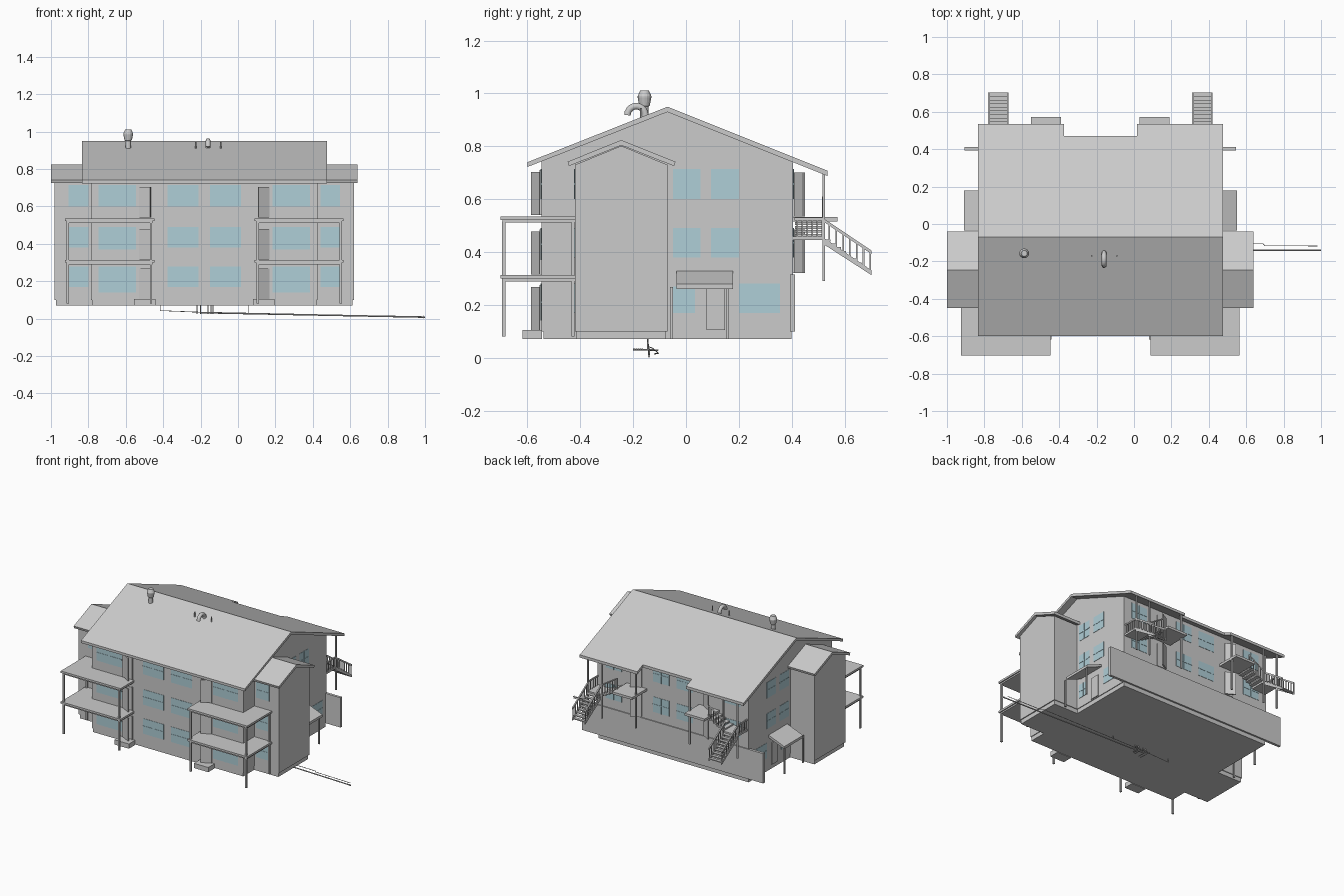
import bpy, bmesh, math
from mathutils import Vector

if "Cube" in bpy.data.objects:
    bpy.data.objects.remove(bpy.data.objects["Cube"])

CX = -0.18  # the building is mirrored about this x; "d" is the distance from it
GLASS = bpy.data.materials.new("glass_blue")
GLASS.diffuse_color = (0.43, 0.62, 0.68, 1)
GLASS.use_nodes = True
GLASS.node_tree.nodes["Principled BSDF"].inputs["Base Color"].default_value = GLASS.diffuse_color


def finish(name, bm, mat=None):
    bmesh.ops.recalc_face_normals(bm, faces=bm.faces)
    me = bpy.data.meshes.new(name)
    bm.to_mesh(me)
    bm.free()
    ob = bpy.data.objects.new(name, me)
    bpy.context.collection.objects.link(ob)
    if mat:
        me.materials.append(mat)
    return ob


def prism(name, pts, a, b, axis='x', mat=None):
    """Profile in yz pushed along x, or in xz pushed along y."""
    bm = bmesh.new()
    f = bm.faces.new([bm.verts.new((a, u, v) if axis == 'x' else (u, a, v)) for u, v in pts])
    ext = bmesh.ops.extrude_face_region(bm, geom=[f])['geom']
    move = (b - a, 0, 0) if axis == 'x' else (0, b - a, 0)
    bmesh.ops.translate(bm, vec=move, verts=[g for g in ext if isinstance(g, bmesh.types.BMVert)])
    return finish(name, bm, mat)


def box(name, x0, x1, y0, y1, z0, z1, mat=None):
    return prism(name, [(y0, z0), (y1, z0), (y1, z1), (y0, z1)], x0, x1, 'x', mat)


def sbox(name, s, d0, d1, *rest):
    return box(name, CX + s * d0, CX + s * d1, *rest)


def tube(name, pts, r, res=2):
    cu = bpy.data.curves.new(name, 'CURVE')
    cu.dimensions = '3D'
    cu.bevel_depth, cu.bevel_resolution, cu.use_fill_caps = r, res, True
    sp = cu.splines.new('POLY')
    sp.points.add(len(pts) - 1)
    for p, co in zip(sp.points, pts):
        p.co = (*co, 1)
    ob = bpy.data.objects.new(name, cu)
    bpy.context.collection.objects.link(ob)
    return ob


def window(x0, x1, y0, y1, z0, z1):
    """Glass pane lying flat in x or y, with thin raised centre bars."""
    box("window_pane", x0, x1, y0, y1, z0, z1, GLASS)
    mx, my, mz, t, e = (x0 + x1) / 2, (y0 + y1) / 2, (z0 + z1) / 2, 0.003, 0.002
    if abs(x1 - x0) > abs(y1 - y0):
        box("window_bar", mx - t, mx + t, y0 - e, y1 + e, z0, z1, GLASS)
        box("window_rail", x0, x1, y0 - e, y1 + e, mz - t, mz + t, GLASS)
    else:
        lo, hi = min(x0, x1) - e, max(x0, x1) + e
        box("window_bar", lo, hi, my - t, my + t, z0, z1, GLASS)
        box("window_rail", lo, hi, y0, y1, mz - t, mz + t, GLASS)


def open_door(hinge, ang, w, z0, z1):
    ob = box("open_door", 0, w, -0.004, 0.004, 0, z1 - z0)
    ob.location = (*hinge, z0)
    ob.rotation_euler.z = ang


# main block and its foundation
prism("main_walls", [(-0.547, 0.1), (0.405, 0.1), (0.405, 0.745), (-0.07, 0.934), (-0.547, 0.745)],
      CX - 0.605, CX + 0.605)
box("foundation", CX - 0.6, CX + 0.6, -0.54, 0.4, 0.07, 0.1)
box("rear_retaining_wall", CX - 0.725, CX + 0.725, 0.393, 0.412, 0.1, 0.315)

# main roof with the rear eave cut back in the middle
roof = prism("main_roof", [(-0.6, 0.74), (-0.07, 0.95), (0.535, 0.708), (0.535, 0.688),
                           (-0.07, 0.93), (-0.6, 0.722)], CX - 0.655, CX + 0.655)
cut = box("eave_cutter", CX - 0.195, CX + 0.195, 0.47, 0.7, 0.5, 1.0)
cut.hide_render = True
cut.hide_viewport = True
mod = roof.modifiers.new("rear_notch", 'BOOLEAN')
mod.operation, mod.object, mod.solver = 'DIFFERENCE', cut, 'EXACT'

ROWS = [(0.60, 0.715), (0.38, 0.49), (0.17, 0.28)]
FLOORS = [0.54, 0.315, 0.105]
for s in (-1, 1):
    X = lambda d: CX + s * d
    # end wings with small gabled roofs
    prism("wing_walls", [(-0.42, 0.1), (-0.07, 0.1), (-0.07, 0.73), (-0.245, 0.802), (-0.42, 0.73)],
          X(0.6), X(0.8))
    sbox("wing_foundation", s, 0.59, 0.793, -0.415, -0.075, 0.07, 0.1)
    prism("wing_roof", [(-0.448, 0.742), (-0.245, 0.824), (-0.04, 0.742), (-0.045, 0.725),
                        (-0.245, 0.804), (-0.443, 0.725)], X(0.6), X(0.82))

    # windows on the front, sides and rear
    for i, (z0, z1) in enumerate(ROWS):
        window(X(0.03), X(0.197), -0.549, -0.545, z0, z1)
        window(X(0.365), X(0.565), -0.549, -0.545, z0 - (0, 0.01, 0.03)[i], z1)
        window(X(0.62), X(0.725), -0.422, -0.418, z0, z1)
        window(X(0.603), X(0.607), -0.05, 0.055 - 0.02 * (i == 2), z0, z1 - 0.01 * (i == 2))
        y0, y1 = (0.2, 0.355) if i == 2 else (0.095, 0.2)
        window(X(0.603), X(0.607), y0, y1, z0, z1)
        if i < 2:
            window(X(0.03), X(0.16), 0.403, 0.407, z0, z1)
            window(X(0.41), X(0.54), 0.403, 0.407, z0, z1)

    # front porch: two decks, fascia beams, posts and step
    for z in (0.515, 0.293):
        sbox("porch_deck", s, 0.267, 0.745, -0.703, -0.42, z + 0.006, z + 0.02)
        sbox("porch_fascia", s, 0.277, 0.737, -0.695, -0.42, z - 0.004, z + 0.006)
    for d in (0.285, 0.73):
        sbox("porch_post", s, d - 0.006, d + 0.006, -0.696, -0.684, 0.08, 0.515)
    sbox("rear_porch_post", s, 0.724, 0.736, -0.434, -0.422, 0.08, 0.515)
    sbox("front_step", s, 0.26, 0.375, -0.618, -0.545, 0.07, 0.104)

    # front doors standing ajar in their frames
    for z in FLOORS:
        sbox("front_door_opening", s, 0.28, 0.352, -0.55, -0.54, z, z + 0.165)
        for d in (0.277, 0.348):
            sbox("front_door_jamb", s, d, d + 0.007, -0.555, -0.54, z, z + 0.17)
        a = math.radians(30)
        open_door((X(0.35), -0.548), math.pi + a if s > 0 else -a, 0.072, z, z + 0.163)

    # side entrance with a sloping canopy
    prism("side_canopy", [(X(0.6), 0.33), (X(0.73), 0.278), (X(0.73), 0.26), (X(0.6), 0.312)],
          -0.036, 0.178, 'y')
    for y in (-0.055, 0.158):
        sbox("canopy_post", s, 0.712, 0.722, y - 0.005, y + 0.005, 0.07, 0.268)
    sbox("side_door", s, 0.6, 0.612, 0.078, 0.147, 0.105, 0.262)

    # rear balcony with doors above and below
    sbox("rear_balcony", s, 0.21, 0.37, 0.405, 0.573, 0.515, 0.532)
    for z, d in ((0.535, 0.25), (0.32, 0.25)):
        sbox("rear_door_opening", s, d, d + 0.075, 0.4, 0.41, z, z + 0.165)
        a = math.radians(30)
        open_door((X(d), 0.41), a if s > 0 else math.pi - a, 0.073, z, z + 0.165)

    # rear landing, steps up to the balcony, and roof posts
    sbox("stair_landing", s, 0.485, 0.6, 0.405, 0.525, 0.445, 0.458)
    for i in range(4):
        d = 0.37 + i * 0.029
        sbox("upper_step", s, d, d + 0.03, 0.412, 0.52, 0.503 - i * 0.015, 0.513 - i * 0.015)
    for d in (0.215, 0.485, 0.598):
        sbox("rear_roof_post", s, d - 0.005, d + 0.005, 0.517, 0.527, 0.29, 0.705)
    sbox("landing_side_rail", s, 0.592, 0.6, 0.41, 0.522, 0.52, 0.53)
    for i in range(6):
        y = 0.418 + i * 0.019
        sbox("landing_baluster", s, 0.593, 0.599, y, y + 0.006, 0.455, 0.522)
    tube("upper_step_rail", [(X(0.37), 0.52, 0.605), (X(0.49), 0.52, 0.53)], 0.005, 0)
    for i in range(6):
        d = 0.38 + i * 0.02
        sbox("upper_step_baluster", s, d, d + 0.005, 0.517, 0.522, 0.508 - i * 0.012, 0.6 - i * 0.0125)
    # balcony guard rail
    sbox("balcony_newel", s, 0.362, 0.37, 0.515, 0.523, 0.53, 0.61)

    # outer stair flight with stringers, treads and balustrades
    n = 9
    for i in range(n):
        y, z = 0.525 + i * 0.0195, 0.447 - i * 0.0145
        sbox("stair_tread", s, 0.492, 0.598, y, y + 0.022, z - 0.007, z)
    for d in (0.492, 0.592):
        prism("stair_stringer", [(0.52, 0.43), (0.52, 0.455), (0.703, 0.33), (0.703, 0.312)],
              X(d), X(d + 0.007))
        prism("stair_handrail", [(0.52, 0.515), (0.52, 0.528), (0.703, 0.405), (0.703, 0.392)],
              X(d - 0.001), X(d + 0.008))
        for i in range(7):
            y = 0.54 + i * 0.0258
            z = 0.44 - (y - 0.52) * 0.68
            sbox("stair_baluster", s, d + 0.001, d + 0.006, y, y + 0.006, z, z + 0.08)

# chimney cowl, turned from a profile
prof = [(0, 0.89), (0.015, 0.89), (0.015, 0.95), (0.02, 0.955), (0.026, 0.985),
        (0.026, 0.99), (0.016, 1.012), (0, 1.012)]
bm = bmesh.new()
vs = [bm.verts.new((r, 0, z)) for r, z in prof]
es = [bm.edges.new(p) for p in zip(vs, vs[1:])]
bmesh.ops.spin(bm, geom=vs + es, cent=(0, 0, 0), axis=(0, 0, 1), angle=2 * math.pi, steps=16)
bmesh.ops.remove_doubles(bm, verts=bm.verts, dist=1e-4)
finish("roof_cowl", bm).location = (-0.587, -0.157, 0)

# gooseneck vent and two small vent pipes
arc = [(-0.16, -0.188 + 0.034 * math.cos(t), 0.918 + 0.034 * math.sin(t))
       for t in [math.pi * i / 10 for i in range(11)]]
tube("gooseneck_vent", [(-0.16, -0.154, 0.89)] + arc, 0.013, 3)
for x in (-0.226, -0.092):
    tube("vent_pipe", [(x, -0.17, 0.89), (x, -0.17, 0.945)], 0.004)

# buried service pipes
tube("drain_main", [(-0.2, -0.14, 0.032), (1.0, -0.14, 0.008)], 0.004)
tube("supply_line", [(-0.415, -0.145, 0.075), (-0.415, -0.145, 0.043), (-0.22, -0.125, 0.035),
                     (0.64, -0.105, 0.017), (0.69, -0.105, 0.016), (0.7, -0.117, 0.016),
                     (0.98, -0.117, 0.011)], 0.002)
for i, x in enumerate((-0.22, -0.2, -0.16, -0.145, -0.133)):
    tube("pipe_riser", [(x, -0.145, 0.075), (x, -0.145, 0.03)], 0.003)
    tube("pipe_branch", [(x, -0.2 + 0.008 * i, 0.031), (x, -0.105, 0.028)], 0.003)
tube("thin_riser", [(0.055, -0.145, 0.075), (0.055, -0.14, 0.028)], 0.0015)
tube("end_stub", [(0.99, -0.14, 0.016), (0.99, -0.14, 0.0)], 0.002)
